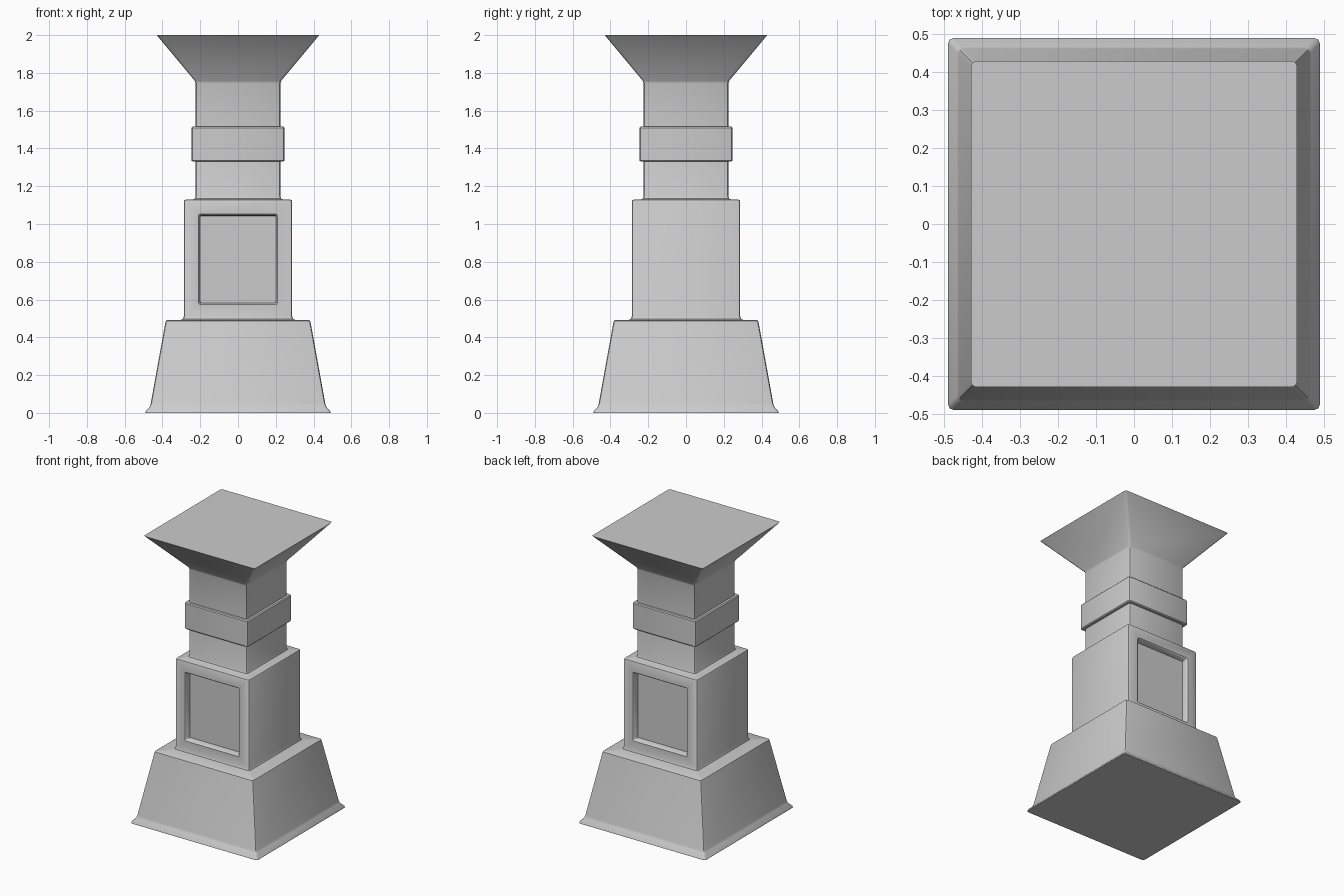
import bpy, bmesh, math

if "Cube" in bpy.data.objects:
    bpy.data.objects.remove(bpy.data.objects["Cube"])


def rounded_rect(hx, hy, z, r):
    """Points of a rectangle with two-segment rounded corners."""
    pts = []
    for k, (sx, sy) in enumerate([(1, 1), (-1, 1), (-1, -1), (1, -1)]):
        for j in range(3):
            a = math.radians(90 * k + 45 * j)
            pts.append((sx * (hx - r) + r * math.cos(a),
                        sy * (hy - r) + r * math.sin(a), z))
    return pts


def loft(name, rings):
    """Closed solid through a stack of rounded rectangles (hx, hy, z, r)."""
    bm = bmesh.new()
    loops = [[bm.verts.new(p) for p in rounded_rect(*ring)] for ring in rings]
    n = len(loops[0])
    for a, b in zip(loops, loops[1:]):
        for i in range(n):
            bm.faces.new((a[i], a[(i + 1) % n], b[(i + 1) % n], b[i]))
    bm.faces.new(loops[0][::-1])
    bm.faces.new(loops[-1])
    bmesh.ops.recalc_face_normals(bm, faces=bm.faces)
    mesh = bpy.data.meshes.new(name)
    bm.to_mesh(mesh)
    bm.free()
    obj = bpy.data.objects.new(name, mesh)
    bpy.context.collection.objects.link(obj)
    return obj


def activate(obj):
    bpy.ops.object.select_all(action='DESELECT')
    obj.select_set(True)
    bpy.context.view_layer.objects.active = obj


# Square pillar: flared base, pedestal, shaft and spreading capital
profile = [(0.49, 0.0), (0.488, 0.01), (0.467, 0.033), (0.462, 0.05),
           (0.385, 0.475), (0.382, 0.487), (0.373, 0.492),
           (0.305, 0.492), (0.292, 0.497), (0.287, 0.512),
           (0.287, 1.118), (0.284, 1.126), (0.276, 1.129),
           (0.238, 1.129), (0.229, 1.134), (0.225, 1.145),
           (0.225, 1.745), (0.228, 1.757), (0.422, 1.99), (0.43, 2.0)]
pillar = loft("pillar", [(w, w, z, 0.014) for w, z in profile])

# Recessed panels on the front and back of the pedestal
for side in (1, -1):
    panel = [(0.2, 0.23, 0.245, 0.006), (0.203, 0.233, 0.277, 0.006),
             (0.206, 0.236, 0.283, 0.008), (0.213, 0.243, 0.29, 0.012)]
    cutter = loft("panel_cutter", panel)
    cutter.rotation_euler.x = side * math.pi / 2
    cutter.location.z = 0.813
    cutter.hide_render = True
    mod = pillar.modifiers.new("panel", 'BOOLEAN')
    mod.operation = 'DIFFERENCE'
    mod.solver = 'EXACT'
    mod.object = cutter
    activate(pillar)
    bpy.ops.object.modifier_apply(modifier=mod.name)
    bpy.data.objects.remove(cutter)

# Collar band around the shaft
band = loft("collar_band", [(0.24, 0.24, 1.33, 0.012), (0.246, 0.246, 1.336, 0.014),
                            (0.246, 0.246, 1.509, 0.014), (0.24, 0.24, 1.515, 0.012)])

for obj in (pillar, band):
    activate(obj)
    bpy.ops.object.shade_smooth_by_angle(angle=math.radians(40))
